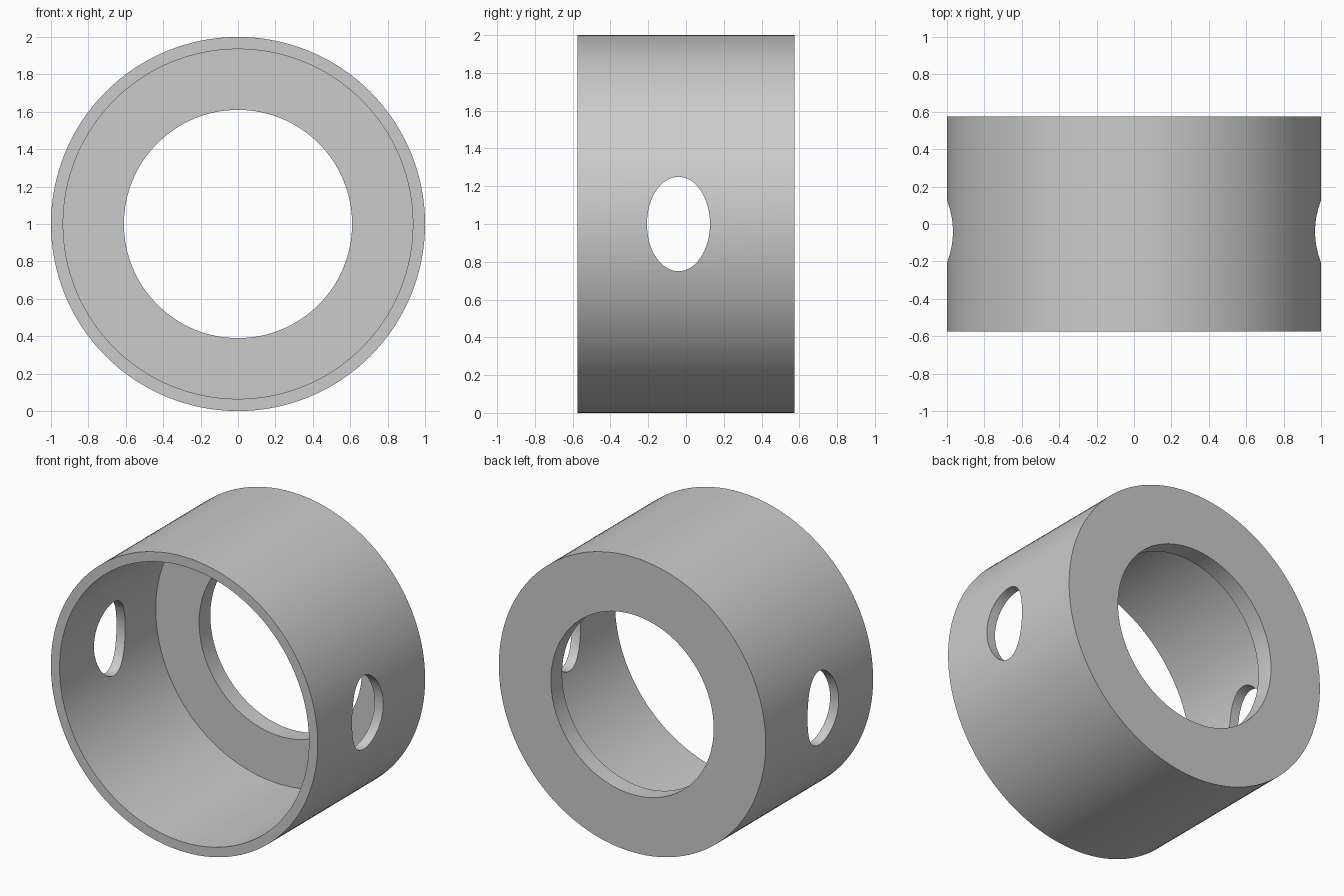
import bpy
import bmesh
from math import pi, radians
from mathutils import Matrix, Vector

SEGMENTS = 128
AXIS_HEIGHT = 1.0
HALF_LENGTH = 0.575
OUTER, BORE, OPENING = 1.0, 0.935, 0.61
FLANGE = 0.12

if "Cube" in bpy.data.objects:
    bpy.data.objects.remove(bpy.data.objects["Cube"], do_unlink=True)


def make_object(name, bm):
    bmesh.ops.recalc_face_normals(bm, faces=bm.faces)
    mesh = bpy.data.meshes.new(name)
    bm.to_mesh(mesh)
    bm.free()
    obj = bpy.data.objects.new(name, mesh)
    bpy.context.collection.objects.link(obj)
    return obj


# Plain grey material
grey = bpy.data.materials.new("plain grey")
grey.use_nodes = True
colour = (0.6, 0.6, 0.6, 1.0)
grey.diffuse_color = colour
grey.node_tree.nodes["Principled BSDF"].inputs["Base Color"].default_value = colour

# Collar: wall and back flange profile (radius, y) revolved about the y axis
inner_y = HALF_LENGTH - FLANGE
profile = [(OUTER, -HALF_LENGTH), (OUTER, HALF_LENGTH), (OPENING, HALF_LENGTH),
           (OPENING, inner_y), (BORE, inner_y), (BORE, -HALF_LENGTH)]
bm = bmesh.new()
verts = [bm.verts.new((r, y, AXIS_HEIGHT)) for r, y in profile]
edges = [bm.edges.new((v, verts[i - 1])) for i, v in enumerate(verts)]
bmesh.ops.spin(bm, geom=verts + edges, cent=Vector((0, 0, AXIS_HEIGHT)),
               axis=Vector((0, 1, 0)), angle=2 * pi, steps=SEGMENTS)
bmesh.ops.remove_doubles(bm, verts=bm.verts, dist=0.0001)
collar = make_object("collar", bm)
collar.data.materials.append(grey)

# Oval cutter for the two side holes
bm = bmesh.new()
bmesh.ops.create_cone(bm, cap_ends=True, segments=64, radius1=1, radius2=1, depth=3,
                      matrix=Matrix.Rotation(pi / 2, 4, 'Y'))
bmesh.ops.scale(bm, vec=(1, 0.167, 0.25), verts=bm.verts)
bmesh.ops.translate(bm, vec=(0, -0.04, AXIS_HEIGHT), verts=bm.verts)
cutter = make_object("side_hole_cutter", bm)
cutter.data.materials.append(grey)
cutter.hide_render = True

# Cut the holes, then drop the cutter
cut = collar.modifiers.new("side holes", 'BOOLEAN')
cut.operation = 'DIFFERENCE'
cut.solver = 'EXACT'
cut.object = cutter
bpy.ops.object.select_all(action='DESELECT')
collar.select_set(True)
bpy.context.view_layer.objects.active = collar
bpy.ops.object.modifier_apply(modifier=cut.name)
bpy.data.objects.remove(cutter, do_unlink=True)

# Smooth curved walls with crisp rims
bpy.ops.object.shade_smooth_by_angle(angle=radians(30))
